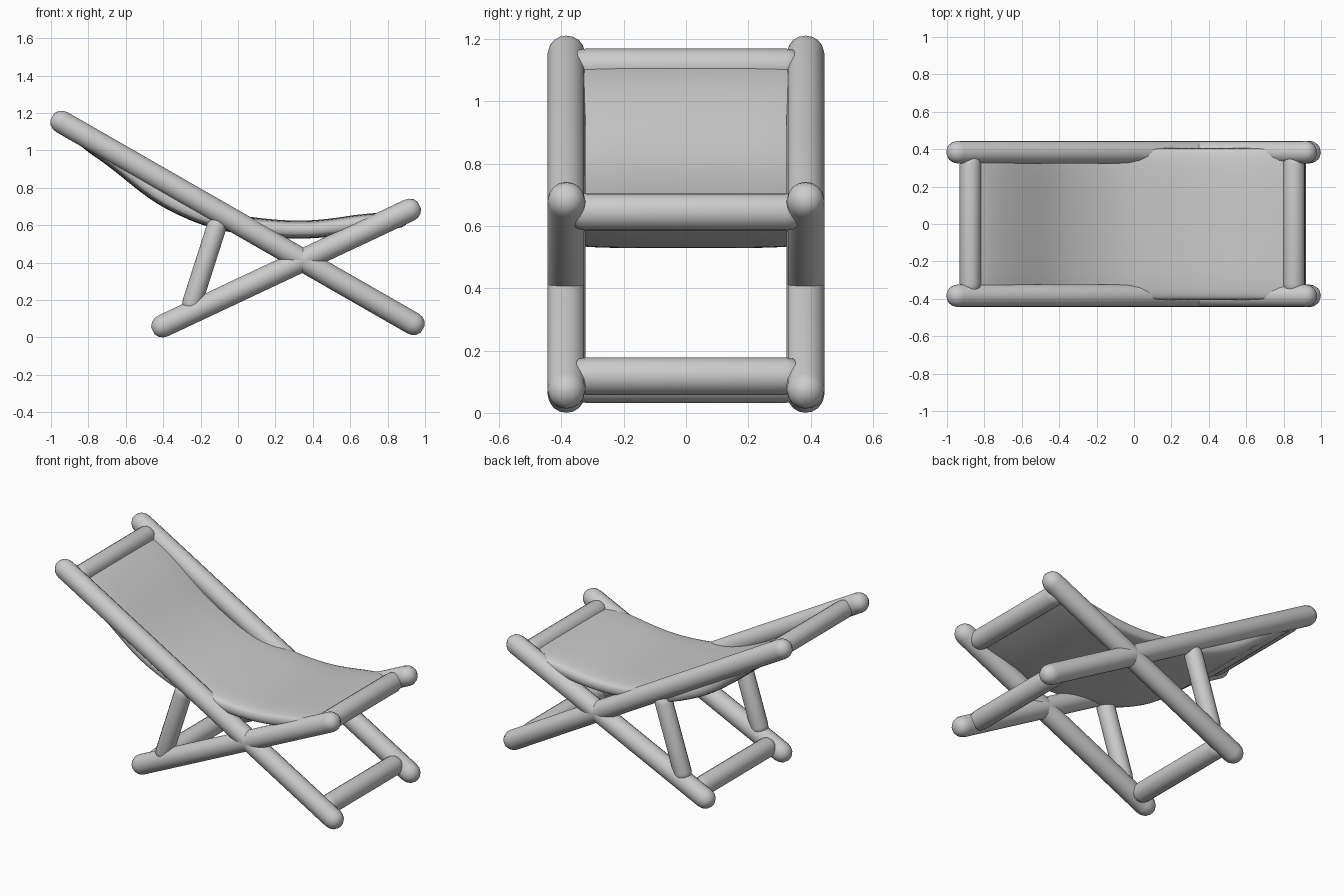
import bpy, bmesh, math
from mathutils import Vector

if "Cube" in bpy.data.objects:
    bpy.data.objects.remove(bpy.data.objects["Cube"])

RAIL_Y = 0.384


def finish(bm, name, angle=50):
    bmesh.ops.recalc_face_normals(bm, faces=bm.faces)
    me = bpy.data.meshes.new(name)
    bm.to_mesh(me)
    bm.free()
    ob = bpy.data.objects.new(name, me)
    bpy.context.collection.objects.link(ob)
    bpy.ops.object.select_all(action='DESELECT')
    ob.select_set(True)
    bpy.context.view_layer.objects.active = ob
    bpy.ops.object.shade_smooth_by_angle(angle=math.radians(angle))
    return ob


def loft(bm, rings):
    """Bridge closed rings of points and cap both ends."""
    vs = [[bm.verts.new(p) for p in ring] for ring in rings]
    n = len(vs[0])
    for a, b in zip(vs, vs[1:]):
        for i in range(n):
            j = (i + 1) % n
            bm.faces.new((a[i], a[j], b[j], b[i]))
    bm.faces.new(vs[0][::-1])
    bm.faces.new(vs[-1])


def pole(name, a, b, r, sides=16):
    """Round pole with rounded ends; a and b are the cap centres."""
    a, b = Vector(a), Vector(b)
    d = (b - a).normalized()
    rot = d.to_track_quat('Z', 'Y')
    steps = [(-1.0, 0.35), (-0.75, 0.72), (-0.4, 0.93), (0, 1)]
    prof = [(a + d * r * t, r * s) for t, s in steps]
    prof += [(b - d * r * t, r * s) for t, s in reversed(steps)]
    rings = [[c + rot @ Vector((q * math.cos(2 * math.pi * i / sides),
                                q * math.sin(2 * math.pi * i / sides), 0))
              for i in range(sides)] for c, q in prof]
    bm = bmesh.new()
    loft(bm, rings)
    return finish(bm, name)


# side frames: crossing rails and the prop strut
for side, y in (("front", -RAIL_Y), ("back", RAIL_Y)):
    pole(side + "_long_rail", (-0.94, y, 1.15), (0.935, y, 0.075), 0.061)
    pole(side + "_short_rail", (-0.40, y, 0.062), (0.915, y, 0.68), 0.061)
    pole(side + "_strut", (-0.115, y, 0.59), (-0.245, y, 0.185), 0.053)

# cross bars between the frames
for name, x, z, r in (("head_bar", -0.875, 1.113, 0.057),
                      ("seat_bar", 0.855, 0.645, 0.06),
                      ("foot_bar", 0.86, 0.118, 0.06),
                      ("rear_bar", -0.335, 0.092, 0.06)):
    pole(name, (x, -0.32, z), (x, 0.32, z), r)


# padded fabric sling following a smooth side profile
path = [(-0.88, 1.10), (-0.68, 0.965), (-0.45, 0.785), (-0.28, 0.69),
        (-0.10, 0.625), (0.10, 0.592), (0.30, 0.577), (0.50, 0.588), (0.83, 0.64)]
pts = [Vector((x, 0, z)) for x, z in path]
ext = [2 * pts[0] - pts[1]] + pts + [2 * pts[-1] - pts[-2]]
line = []
for i in range(1, len(ext) - 2):
    p0, p1, p2, p3 = ext[i - 1:i + 3]
    for k in range(5):
        t = k / 5
        line.append(0.5 * (2 * p1 + (p2 - p0) * t + (2 * p0 - 5 * p1 + 4 * p2 - p3) * t * t
                           + (3 * p1 - p0 - 3 * p2 + p3) * t ** 3))
line.append(pts[-1])

rings = []
N = 32
for i, c in enumerate(line):
    tan = (line[min(i + 1, len(line) - 1)] - line[max(i - 1, 0)]).normalized()
    nor = Vector((-tan.z, 0, tan.x))
    end = min(i, len(line) - 1 - i)
    h = 0.048 * (0.6, 0.8, 0.92, 1)[min(end, 3)]
    ring = []
    for k in range(N):
        a = 2 * math.pi * k / N
        cy, sn = math.cos(a), math.sin(a)
        y = 0.405 * math.copysign(abs(cy) ** 0.45, cy)
        ring.append(c + nor * h * math.copysign(abs(sn) ** 0.45, sn) + Vector((0, y, 0)))
    rings.append(ring)
bm = bmesh.new()
loft(bm, rings)
finish(bm, "fabric_sling", 60)
